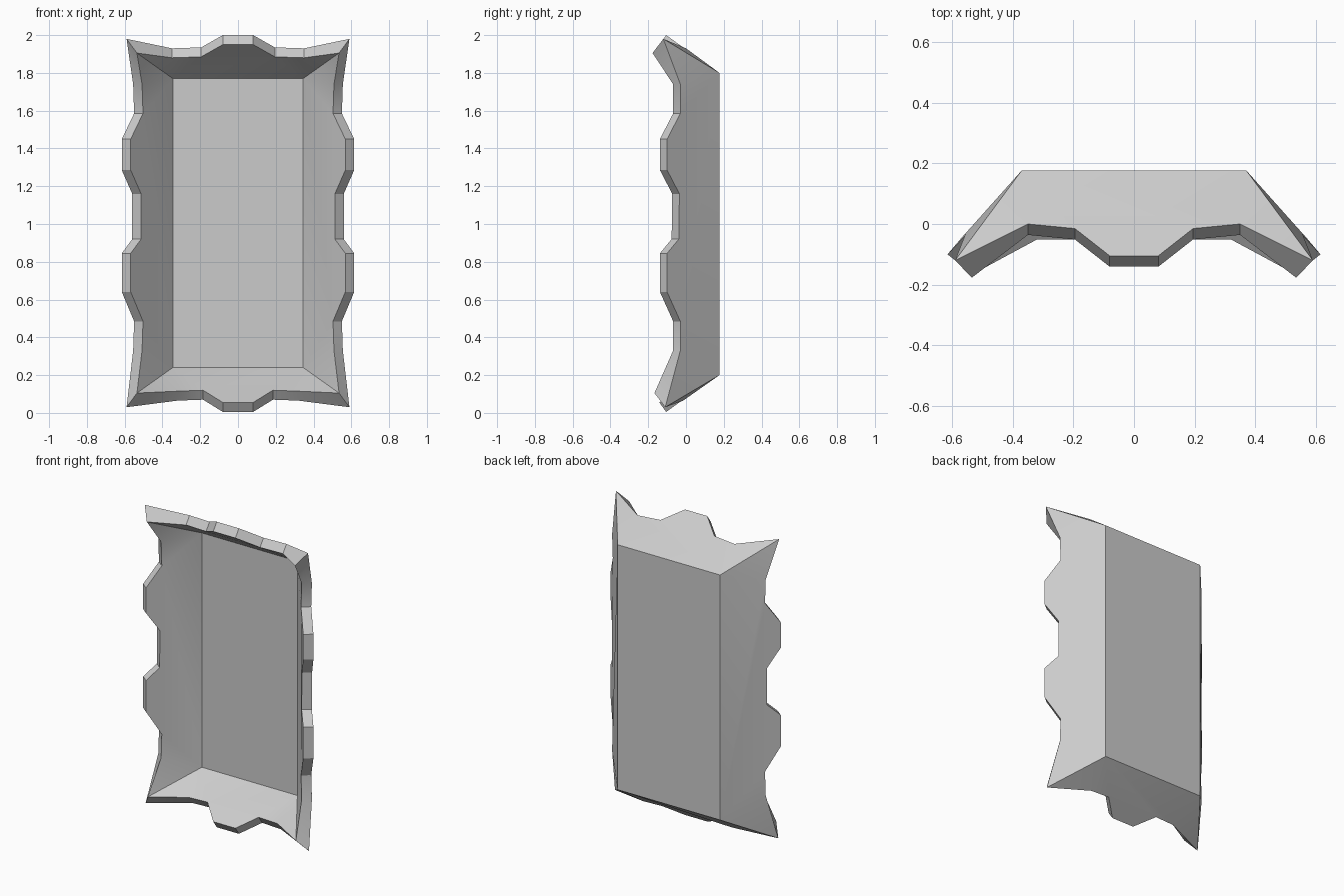
import bpy
import bmesh

old = bpy.data.objects.get("Cube")
if old:
    bpy.data.objects.remove(old, do_unlink=True)

stone = bpy.data.materials.new("plain_grey")
stone.use_nodes = True
grey = (0.6, 0.6, 0.6, 1)
stone.diffuse_color = grey
stone.node_tree.nodes["Principled BSDF"].inputs["Base Color"].default_value = grey

# Scalloped rim on the +x half, from corner to corner: (x, y, z)
SIDE_OUT = [(.555, -.03, 1.74), (.55, -.03, 1.585), (.615, -.1, 1.45),
            (.615, -.1, 1.285), (.56, -.035, 1.16), (.56, -.038, .92),
            (.615, -.1, .845), (.615, -.1, .64), (.55, -.03, .485), (.555, -.03, .33)]
TOP_OUT = [(.08, -.105, 2), (.195, -.015, 1.935), (.35, 0, 1.93)]
BOTTOM_OUT = [(.32, -.015, .065), (.185, -.015, .07), (.08, -.105, .005)]
CORNERS_OUT = [(.59, -.12, 1.98), (.59, -.11, .03)]
CORNERS_IN = [(.535, -.177, 1.905), (.535, -.167, .105)]


def shift(points, dx, dy, dz):
    return [(x + dx, y + dy, z + dz) for x, y, z in points]


def mirror(points):
    return [(-x, y, z) for x, y, z in reversed(points)]


def shell_rings(top, side, bottom, corners, half_width, depth, low, high):
    """Four rim edges, clockwise from the top left, and the four floor corners."""
    up, down = corners
    edges = [mirror([up])[:1] + mirror(top) + top,
             [up] + side,
             [down] + bottom + mirror(bottom),
             mirror([down]) + mirror(side)]
    floor = [(-half_width, depth, high), (half_width, depth, high),
             (half_width, depth, low), (-half_width, depth, low)]
    return edges, floor


def add_shell(bm, edges, floor, flip):
    """Floor panel and four flaring walls with bent corner triangles."""
    rim = [[bm.verts.new(p) for p in edge] for edge in edges]
    base = [bm.verts.new(p) for p in floor]

    def face(verts):
        bm.faces.new(verts[::-1] if flip else verts)

    face(base)
    for i in range(4):
        j = (i + 1) % 4
        points = rim[i]
        face([base[i], points[0], points[1]])
        face([base[j], points[-1], rim[j][0]])
        face([base[j], base[i]] + points[1:])
    return [v for edge in rim for v in edge]


bm = bmesh.new()
outer = add_shell(bm, *shell_rings(TOP_OUT, SIDE_OUT, BOTTOM_OUT, CORNERS_OUT,
                                   .37, .177, .2, 1.8), False)
inner = add_shell(bm, *shell_rings(shift(TOP_OUT, 0, -.036, -.05),
                                   shift(SIDE_OUT, -.047, -.038, 0),
                                   shift(BOTTOM_OUT, 0, -.036, .05), CORNERS_IN,
                                   .345, .12, .24, 1.77), True)

# Rim band joining the outer and inner shells
for i in range(len(outer)):
    j = (i + 1) % len(outer)
    bm.faces.new([outer[i], outer[j], inner[j], inner[i]])
bmesh.ops.recalc_face_normals(bm, faces=bm.faces[:])

mesh = bpy.data.meshes.new("scalloped_tray")
bm.to_mesh(mesh)
bm.free()
mesh.materials.append(stone)
tray = bpy.data.objects.new("scalloped_tray", mesh)
bpy.context.collection.objects.link(tray)
bpy.context.view_layer.objects.active = tray
tray.select_set(True)
bpy.ops.object.shade_smooth_by_angle(angle=0.52)
